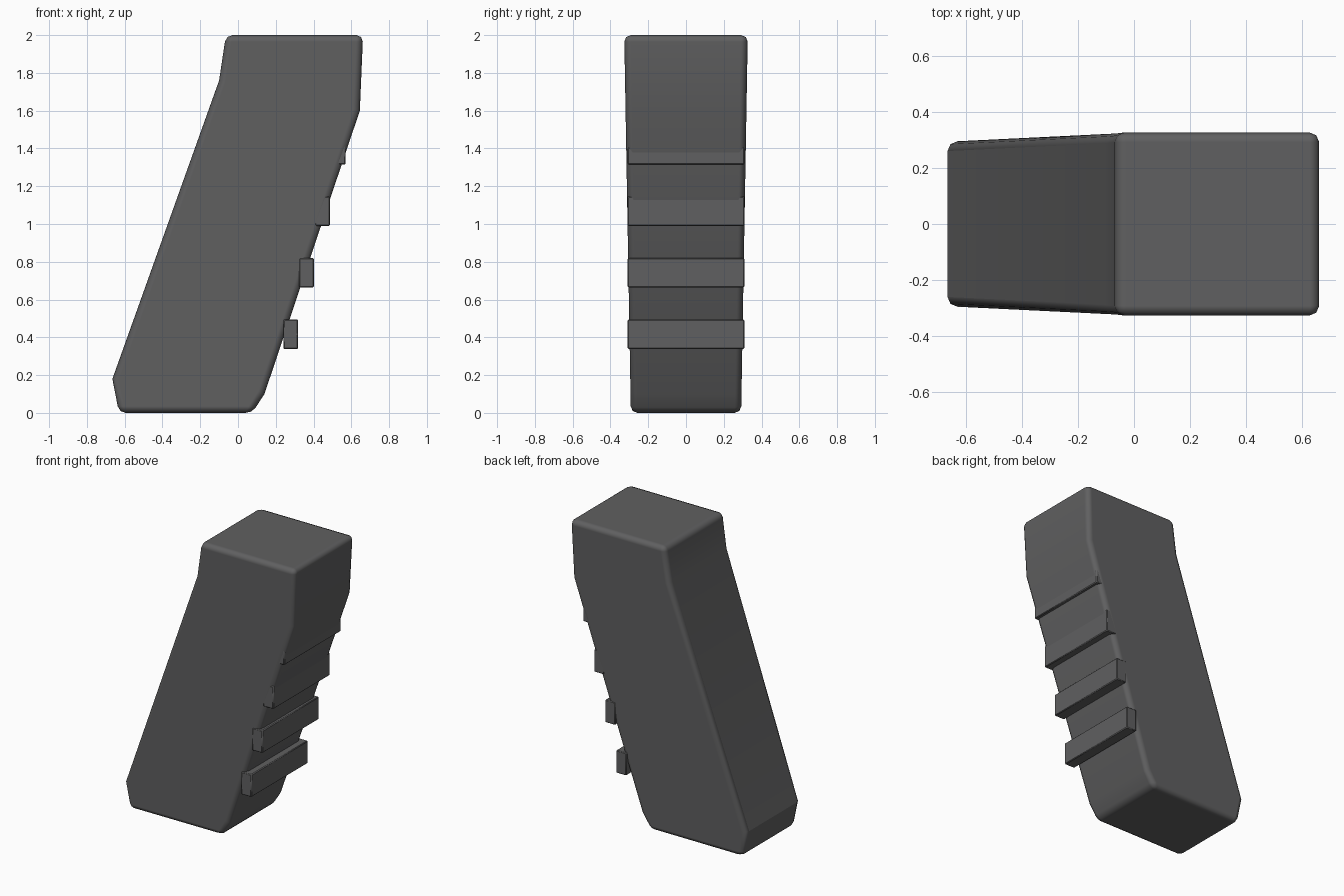
import bpy
import bmesh

cube = bpy.data.objects.get("Cube")
if cube:
    bpy.data.objects.remove(cube, do_unlink=True)

# Dark grey plastic
grey = bpy.data.materials.new("dark grey")
grey.use_nodes = True
colour = (0.117, 0.117, 0.119, 1)
grey.diffuse_color = colour
grey.node_tree.nodes["Principled BSDF"].inputs["Base Color"].default_value = colour


def add_prism(name, profile, half_width, bevel, segments):
    """Extrude an xz profile across y; half_width gives the y reach at a height."""
    bm = bmesh.new()
    front = [bm.verts.new((x, -half_width(z), z)) for x, z in profile]
    back = [bm.verts.new((x, half_width(z), z)) for x, z in profile]
    bm.faces.new(front)
    bm.faces.new(back[::-1])
    for i in range(len(profile)):
        j = (i + 1) % len(profile)
        bm.faces.new((front[i], back[i], back[j], front[j]))
    bmesh.ops.recalc_face_normals(bm, faces=bm.faces)
    mesh = bpy.data.meshes.new(name)
    bm.to_mesh(mesh)
    bm.free()
    mesh.materials.append(grey)
    obj = bpy.data.objects.new(name, mesh)
    bpy.context.collection.objects.link(obj)
    mod = obj.modifiers.new("Rounded edges", "BEVEL")
    mod.width = bevel
    mod.segments = segments
    mod.limit_method = "ANGLE"
    mod.angle_limit = 0.6
    mod.harden_normals = segments > 1
    bpy.ops.object.select_all(action="DESELECT")
    obj.select_set(True)
    bpy.context.view_layer.objects.active = obj
    bpy.ops.object.shade_smooth_by_angle()
    return obj


# Slanted grip body, slightly wider towards the top
body_profile = [
    (-0.63, 0.0), (0.075, 0.0), (0.14, 0.1), (0.645, 1.6),
    (0.662, 2.0), (-0.064, 2.0), (-0.1, 1.76), (-0.665, 0.18),
]
add_prism("grip_body", body_profile, lambda z: 0.292 + 0.0175 * z, 0.035, 2)

# Finger ridges stepping up the underside of the slant
for i in range(4):
    x, z = 0.24 + 0.084 * i, 0.338 + 0.326 * i
    ridge = [(x, z), (x + 0.078, z), (x + 0.078, z + 0.156), (x, z + 0.156)]
    add_prism(f"finger_ridge_{i + 1}", ridge, lambda z: 0.309, 0.005, 1)
